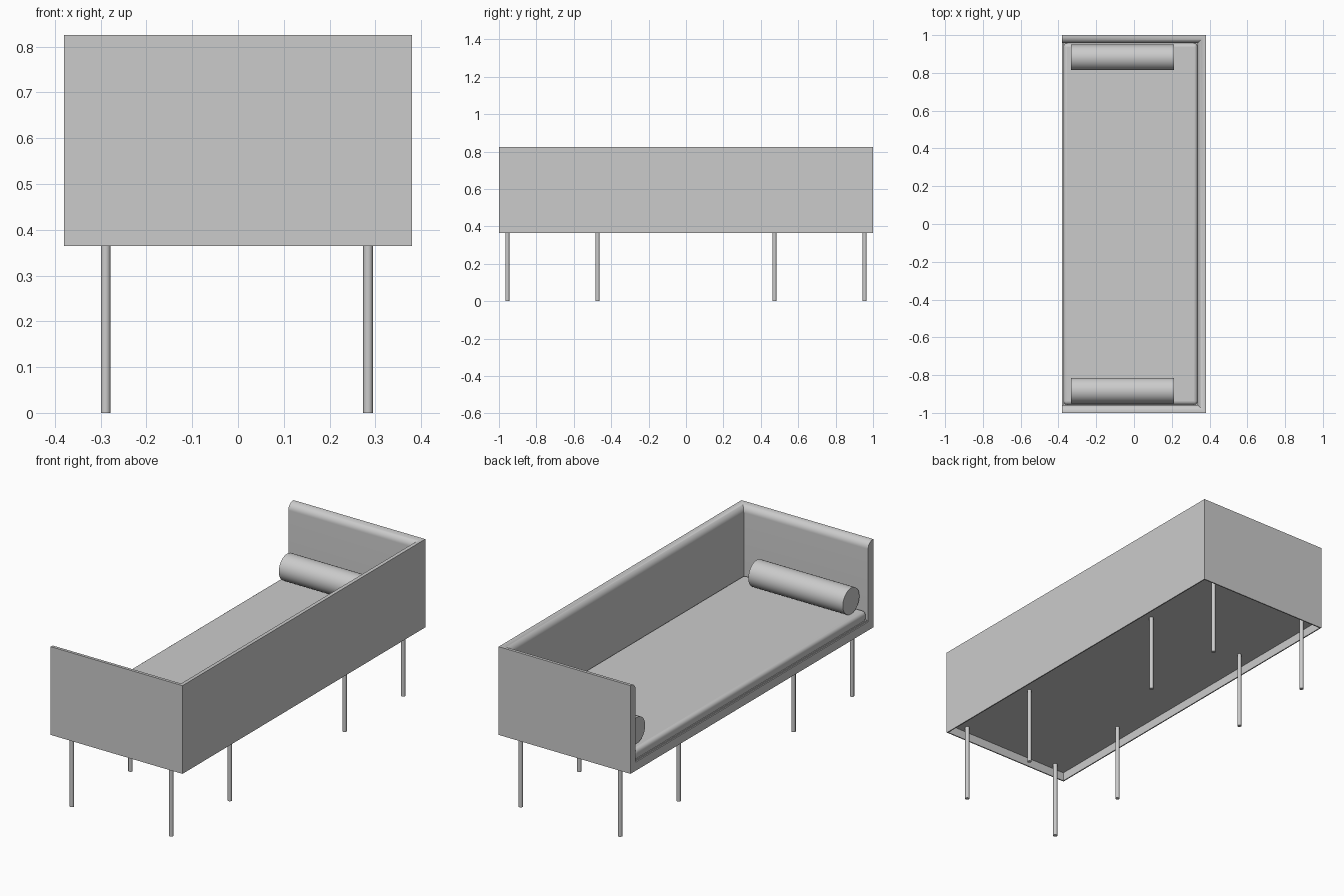
import bpy
import bmesh
from math import radians, sin, cos, pi

cube = bpy.data.objects.get("Cube")
if cube:
    bpy.data.objects.remove(cube)

grey = bpy.data.materials.new("grey upholstery")
grey.use_nodes = True
grey.diffuse_color = (0.6, 0.6, 0.6, 1)
grey.node_tree.nodes["Principled BSDF"].inputs["Base Color"].default_value = (0.6, 0.6, 0.6, 1)

HX, HY = 0.38, 1.0                   # half width and half length
BOTTOM, DECK, SEAT, TOP = 0.365, 0.41, 0.467, 0.825
SHELL, WALL = 0.006, 0.043           # panel thickness, panel plus padding


def smooth(ob, angle=35):
    bpy.ops.object.select_all(action="DESELECT")
    ob.select_set(True)
    bpy.context.view_layer.objects.active = ob
    bpy.ops.object.shade_smooth_by_angle(angle=radians(angle))


def add_mesh(name, bm):
    bmesh.ops.recalc_face_normals(bm, faces=bm.faces)
    mesh = bpy.data.meshes.new(name)
    bm.to_mesh(mesh)
    bm.free()
    mesh.materials.append(grey)
    ob = bpy.data.objects.new(name, mesh)
    bpy.context.collection.objects.link(ob)
    return ob


def box(name, x0, x1, y0, y1, z0, z1):
    bm = bmesh.new()
    bmesh.ops.create_cube(bm, size=1)
    for v in bm.verts:
        v.co = ((x0 + x1) / 2 + v.co.x * (x1 - x0),
                (y0 + y1) / 2 + v.co.y * (y1 - y0),
                (z0 + z1) / 2 + v.co.z * (z1 - z0))
    return add_mesh(name, bm)


def sweep_walls(name, profile):
    """Sweep an (inset, height) profile round both ends and the back, mitred."""
    path = [(-HX, -HY, 0, 1), (HX, -HY, -1, 1), (HX, HY, -1, -1), (-HX, HY, 0, -1)]
    bm = bmesh.new()
    rings = [[bm.verts.new((x + dx * d, y + dy * d, z)) for d, z in profile]
             for x, y, dx, dy in path]
    n = len(profile)
    for a, b in zip(rings, rings[1:]):
        for i in range(n):
            j = (i + 1) % n
            bm.faces.new((a[i], a[j], b[j], b[i]))
    bm.faces.new(rings[0])
    bm.faces.new(rings[-1])
    return add_mesh(name, bm)


def cylinder(name, radius, length, location, rotation=(0, 0, 0), sides=32):
    bpy.ops.mesh.primitive_cylinder_add(vertices=sides, radius=radius, depth=length,
                                        location=location, rotation=rotation)
    ob = bpy.context.object
    ob.name = name
    ob.data.materials.append(grey)
    smooth(ob)


# Thin outer panel on the back and both ends, and the low rail on the open side
sweep_walls("outer_panel", [(0, BOTTOM), (0, TOP), (SHELL, TOP), (SHELL, BOTTOM)])
box("open_side_rail", -HX, -HX + SHELL, -HY + SHELL, HY - SHELL, BOTTOM, DECK)

# Wall padding with a quarter-round inner top edge
r = WALL - SHELL
arc = [(SHELL + r * sin(t * pi / 20), TOP - r + r * cos(t * pi / 20)) for t in range(11)]
smooth(sweep_walls("wall_padding", [(SHELL, DECK)] + arc + [(WALL, DECK)]))

# Seat cushion with softened edges, on a hidden deck
seat = box("seat_cushion", -HX + SHELL, HX - WALL, -HY + WALL, HY - WALL, DECK, SEAT)
bevel = seat.modifiers.new("soft edges", "BEVEL")
bevel.width = 0.02
bevel.segments = 6
smooth(seat)
box("seat_deck", -HX + SHELL, HX - SHELL, -HY + SHELL, HY - SHELL, DECK, DECK + 0.008)

# Bolsters
for side, label in ((-1, "front"), (1, "back")):
    cylinder(label + "_bolster", 0.068, 0.545, (-0.062, side * 0.882, SEAT + 0.068),
             (0, pi / 2, 0), 48)

# Legs
for x in (-0.289, 0.284):
    for y in (-0.955, -0.473, 0.473, 0.955):
        cylinder("leg", 0.0105, DECK, (x, y, DECK / 2), sides=20)
